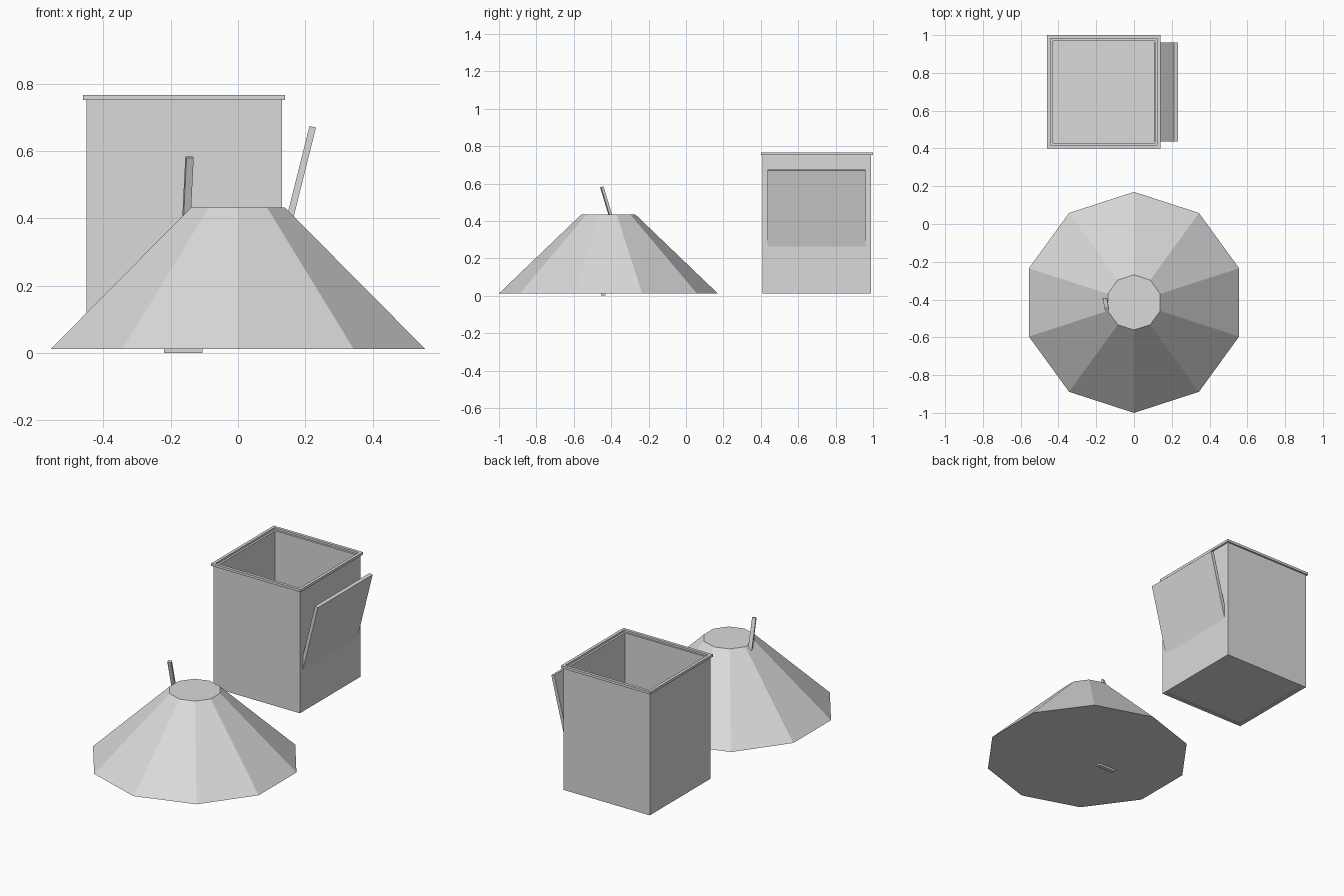
import bpy, bmesh, math
from mathutils import Matrix, Vector

if "Cube" in bpy.data.objects:
    bpy.data.objects.remove(bpy.data.objects["Cube"])

grey = bpy.data.materials.new("plain grey")
grey.diffuse_color = (0.7, 0.7, 0.7, 1)
grey.use_nodes = True
grey.node_tree.nodes["Principled BSDF"].inputs["Base Color"].default_value = grey.diffuse_color


def finish(name, bm):
    mesh = bpy.data.meshes.new(name)
    bmesh.ops.recalc_face_normals(bm, faces=bm.faces)
    bm.to_mesh(mesh)
    bm.free()
    mesh.materials.append(grey)
    obj = bpy.data.objects.new(name, mesh)
    bpy.context.collection.objects.link(obj)
    return obj


def slab(name, lo, hi):
    """Box between two opposite corners."""
    lo, hi = Vector(lo), Vector(hi)
    bm = bmesh.new()
    bmesh.ops.create_cube(bm, size=1)
    bmesh.ops.scale(bm, vec=hi - lo, verts=bm.verts)
    bmesh.ops.translate(bm, vec=(lo + hi) / 2, verts=bm.verts)
    return finish(name, bm)


def bar(name, start, end, width, depth, twist=0):
    """Square-ended bar running between two points."""
    start, end = Vector(start), Vector(end)
    axis = end - start
    bm = bmesh.new()
    bmesh.ops.create_cube(bm, size=1)
    bmesh.ops.scale(bm, vec=(width, depth, axis.length), verts=bm.verts)
    tilt = Vector((0, 0, 1)).rotation_difference(axis).to_matrix()
    turn = tilt @ Matrix.Rotation(twist, 3, 'Z')
    bmesh.ops.transform(bm, matrix=turn.to_4x4(), verts=bm.verts)
    bmesh.ops.translate(bm, vec=(start + end) / 2, verts=bm.verts)
    return finish(name, bm)


def frame(name, x0, x1, y0, y1, z0, z1, t):
    """Four butt-jointed boards around a rectangle."""
    slab(name + "_left", (x0, y0, z0), (x0 + t, y1, z1))
    slab(name + "_right", (x1 - t, y0 + t, z0), (x1, y1, z1))
    slab(name + "_front", (x0 + t, y0, z0), (x1, y0 + t, z1))
    slab(name + "_back", (x0 + t, y1 - t, z0), (x1 - t, y1, z1))


# Open bin: walls, floor and overhanging rim
frame("bin_wall", -0.45, 0.13, 0.408, 0.99, 0.012, 0.755, 0.02)
slab("bin_floor", (-0.43, 0.428, 0.016), (0.11, 0.97, 0.032))
frame("bin_rim", -0.46, 0.14, 0.40, 1.0, 0.752, 0.767, 0.018)

# Tilted flap leaning out of the right wall
bar("bin_flap", (0.119, 0.698, 0.26), (0.222, 0.698, 0.672), 0.02, 0.525)

# Ten-sided heap with a flat top
bm = bmesh.new()
bmesh.ops.create_cone(bm, cap_ends=True, segments=10, radius1=0.585,
                      radius2=0.146, depth=0.421)
first = min(bm.verts, key=lambda v: v.co.z).co
offset = math.pi / 2 - math.atan2(first.y, first.x)
bmesh.ops.rotate(bm, matrix=Matrix.Rotation(offset, 3, 'Z'), verts=bm.verts)
bmesh.ops.translate(bm, vec=(0, -0.415, 0.2225), verts=bm.verts)
finish("heap", bm)

# Handle stuck in the heap, with its blade tip showing underneath
bar("tool_handle", (-0.158, -0.365, 0.30), (-0.144, -0.45, 0.582),
    0.022, 0.014, math.radians(15))
slab("tool_tip", (-0.22, -0.455, 0.0), (-0.105, -0.43, 0.03))
